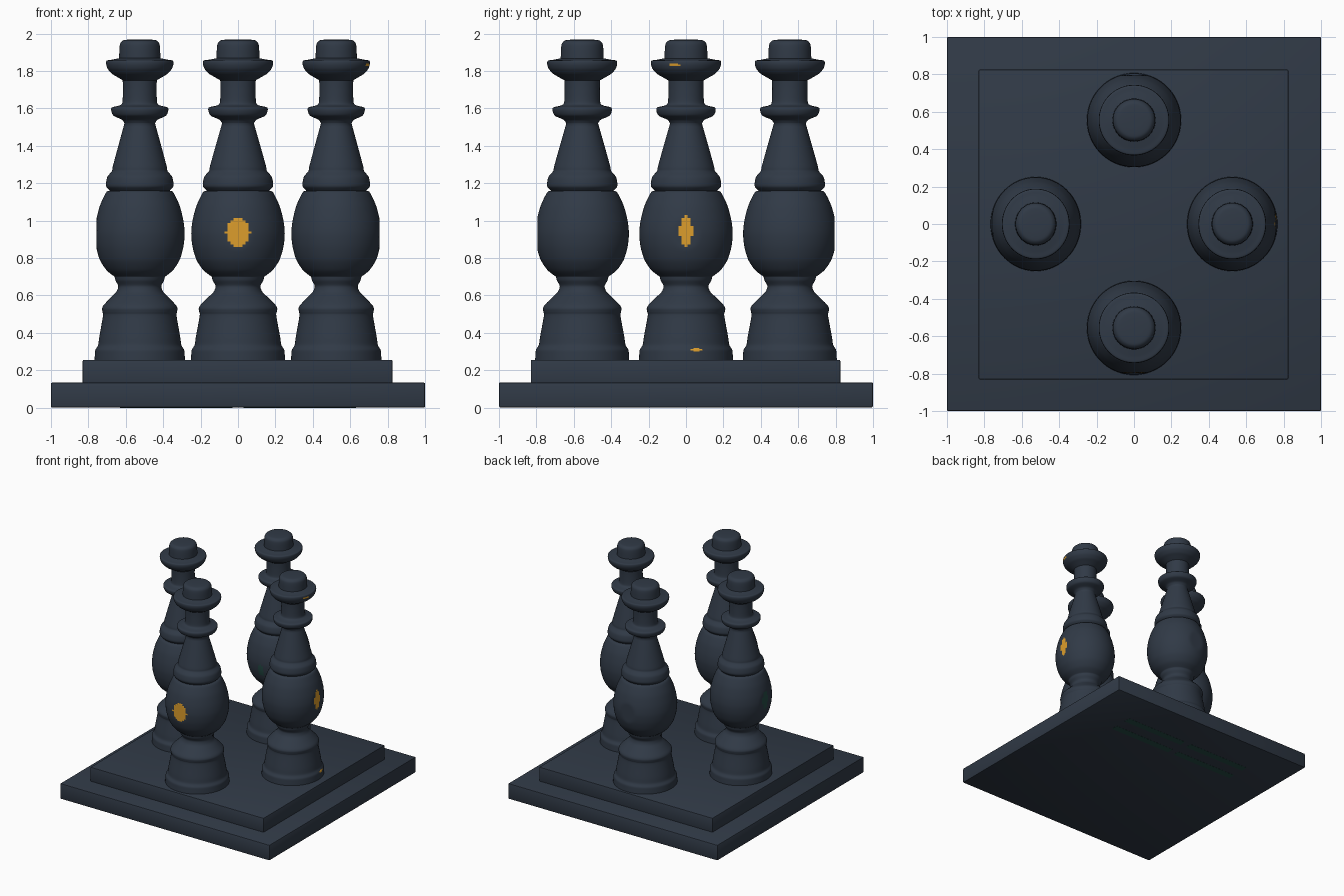
import bpy, bmesh, math
from mathutils import Vector

if "Cube" in bpy.data.objects:
    bpy.data.objects.remove(bpy.data.objects["Cube"])


def material(name, rgb):
    m = bpy.data.materials.new(name)
    m.diffuse_color = (*rgb, 1)
    m.use_nodes = True
    m.node_tree.nodes["Principled BSDF"].inputs["Base Color"].default_value = m.diffuse_color
    return m


slate = material("dark slate", (0.030, 0.042, 0.062))
gold = material("gold", (0.72, 0.34, 0.025))
teal = material("dark teal", (0.018, 0.07, 0.06))


def finish(name, bm, mats, angle=40):
    me = bpy.data.meshes.new(name)
    bm.to_mesh(me)
    bm.free()
    for m in mats:
        me.materials.append(m)
    ob = bpy.data.objects.new(name, me)
    bpy.context.collection.objects.link(ob)
    bpy.ops.object.select_all(action='DESELECT')
    bpy.context.view_layer.objects.active = ob
    ob.select_set(True)
    bpy.ops.object.shade_smooth_by_angle(angle=math.radians(angle))
    return ob


def block(name, x0, x1, y0, y1, z0, z1, mat, bevel=0.0):
    bm = bmesh.new()
    bmesh.ops.create_cube(bm, size=1)
    for v in bm.verts:
        v.co = Vector(((x0 + x1) / 2 + v.co.x * (x1 - x0),
                       (y0 + y1) / 2 + v.co.y * (y1 - y0),
                       (z0 + z1) / 2 + v.co.z * (z1 - z0)))
    if bevel:
        bmesh.ops.bevel(bm, geom=bm.edges[:], offset=bevel, segments=2,
                        affect='EDGES', profile=0.5)
    return finish(name, bm, [mat])


# turned pillar outline as (radius, height), in runs split at hard creases
RUNS = [
    [(.252, .25), (.25, .285), (.247, .31), (.232, .335), (.225, .38), (.205, .49),
     (.207, .51), (.21, .53), (.20, .55), (.16, .59), (.13, .62), (.12, .65),
     (.135, .68), (.14, .70)],
    [(.14, .70), (.185, .735), (.222, .79), (.243, .86), (.25, .93), (.243, 1.0),
     (.222, 1.08), (.188, 1.15), (.167, 1.16)],
    [(.167, 1.16), (.186, 1.18), (.188, 1.20), (.18, 1.235), (.155, 1.265),
     (.15, 1.29), (.125, 1.38), (.085, 1.52)],
    [(.085, 1.52), (.10, 1.54), (.145, 1.56), (.158, 1.585), (.155, 1.605), (.115, 1.615),
     (.097, 1.63), (.094, 1.70), (.095, 1.75)],
    [(.095, 1.75), (.13, 1.77), (.155, 1.785), (.178, 1.81), (.187, 1.835), (.184, 1.855),
     (.155, 1.86), (.115, 1.868)],
    [(.115, 1.868), (.113, 1.92), (.108, 1.948), (.09, 1.964), (.05, 1.968)],
]


def smooth_run(pts, n=5):
    """Rounded interpolation through the points of one run."""
    p = [Vector(q) for q in pts]
    p = [p[0]] + p + [p[-1]]
    out = []
    for i in range(1, len(p) - 2):
        for k in range(n):
            t = k / n
            m0, m1 = (p[i + 1] - p[i - 1]) * .4, (p[i + 2] - p[i]) * .4
            out.append(p[i] * (2*t**3 - 3*t*t + 1) + m0 * (t**3 - 2*t*t + t)
                       + p[i + 1] * (3*t*t - 2*t**3) + m1 * (t**3 - t*t))
    return out


PROFILE = [q for run in RUNS for q in smooth_run(run)] + [Vector((.05, 1.968))]
SEG = 96


def pillar(name, centre, out, scale, spots):
    """Lathe a pillar, flatten its outer face and colour the worn spots.
    spots: (side +1 outer / -1 inner, sideways, height, half width, half height, slot)"""
    out = Vector((*out, 0))
    side = Vector((-out.y, out.x, 0))
    bm = bmesh.new()
    rings = []
    for r, z in PROFILE:
        ring = []
        for i in range(SEG):
            a = 2 * math.pi * (i + .5) / SEG
            o, s = r * math.cos(a) * scale, r * math.sin(a)
            if .8 < z < 1.1:
                o = min(o, .240 * scale)
            ring.append(bm.verts.new(out * o + side * s + Vector((0, 0, z))))
        rings.append(ring)
    for a, b in zip(rings, rings[1:]):
        for i in range(SEG):
            j = (i + 1) % SEG
            bm.faces.new((a[i], a[j], b[j], b[i]))
    bm.faces.new(rings[-1])
    for f in bm.faces:
        c = f.calc_center_median()
        for sgn, t, z, ht, hz, slot in spots:
            if c.dot(out) * sgn > 0 and \
                    ((c.dot(side) - t) / ht) ** 2 + ((c.z - z) / hz) ** 2 < 1:
                f.material_index = slot
    bmesh.ops.translate(bm, verts=bm.verts[:], vec=(*centre, 0))
    finish(name, bm, [slate, gold, teal], 50)


pillar("front_pillar", (0, -.555), (0, -1), 1, [(1, 0, .935, .065, .075, 1)])
pillar("right_pillar", (.525, 0), (1, 0), .96,
       [(1, 0, .945, .034, .085, 1), (1, -.06, 1.832, .03, .008, 1),
        (1, .06, .31, .03, .008, 1)])
pillar("back_pillar", (0, .555), (0, 1), 1, [(-1, 0, .88, .03, .05, 2)])
pillar("left_pillar", (-.525, 0), (-1, 0), .96, [(1, 0, .94, .035, .08, 2)])

# stepped plinth
block("plinth_lower", -1, 1, -1, 1, .001, .135, slate, .008)
block("plinth_upper", -.83, .825, -.83, .825, .12, .256, slate, .006)

# faint stripes under the plinth
for y in (.50, .66):
    for x0, x1 in ((-.63, -.03), (.03, .63)):
        block("underside_stripe", x0, x1, y - .03, y + .03, 0, .004, teal)
